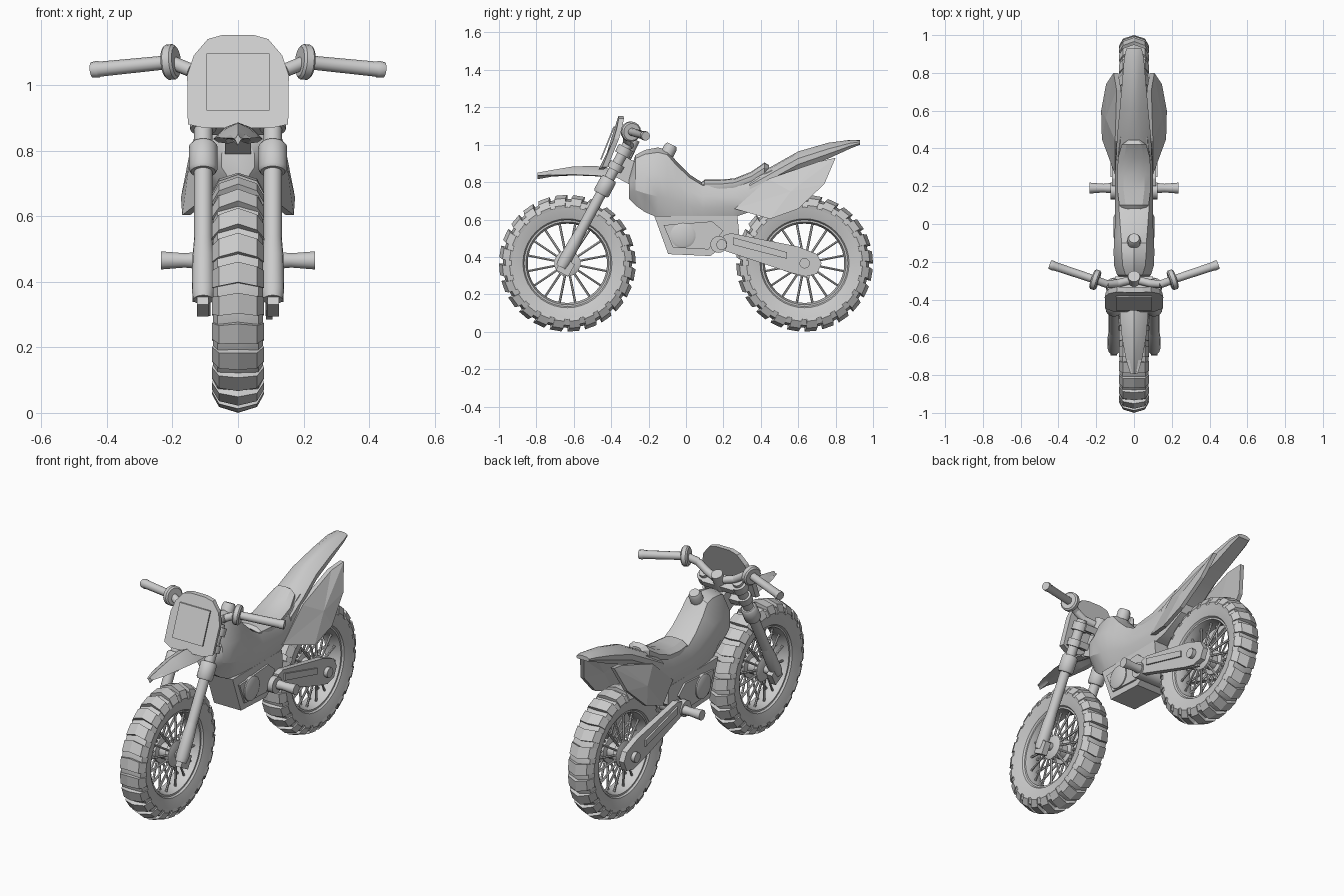
import bpy, bmesh, math
from mathutils import Vector, Matrix

if "Cube" in bpy.data.objects:
    bpy.data.objects.remove(bpy.data.objects["Cube"])

grey = bpy.data.materials.new("plain grey")
grey.diffuse_color = (0.6, 0.6, 0.6, 1)
grey.use_nodes = True
grey.node_tree.nodes["Principled BSDF"].inputs["Base Color"].default_value = grey.diffuse_color


def make(name, verts, faces, smooth=None):
    me = bpy.data.meshes.new(name)
    me.from_pydata([tuple(v) for v in verts], [], faces)
    bm = bmesh.new()
    bm.from_mesh(me)
    bmesh.ops.recalc_face_normals(bm, faces=bm.faces)
    bm.to_mesh(me)
    bm.free()
    if smooth:
        me.polygons.foreach_set("use_smooth", [True] * len(me.polygons))
        me.set_sharp_from_angle(angle=math.radians(smooth))
    me.materials.append(grey)
    ob = bpy.data.objects.new(name, me)
    bpy.context.collection.objects.link(ob)
    return ob


def rings(name, loops, smooth=None, closed=False):
    """Bridge equal loops of points; cap the ends unless closed."""
    n, m = len(loops[0]), len(loops)
    verts = [p for lp in loops for p in lp]
    faces = []
    for i in range(m if closed else m - 1):
        a, b = i * n, ((i + 1) % m) * n
        faces += [(a + j, a + (j + 1) % n, b + (j + 1) % n, b + j) for j in range(n)]
    if not closed:
        faces += [tuple(range(n)), tuple(range((m - 1) * n, m * n))]
    return make(name, verts, faces, smooth)


def turned(name, p, q, profile, n=16):
    """Round part along p->q; profile holds (fraction, radius)."""
    p, q = Vector(p), Vector(q)
    rot = (q - p).to_track_quat('Z', 'Y')
    loops = [[p.lerp(q, t) + rot @ Vector((r * math.cos(a), r * math.sin(a), 0))
              for a in [2 * math.pi * k / n for k in range(n)]] for t, r in profile]
    return rings(name, loops, 40)


def rod(name, p, q, r, n=16):
    return turned(name, p, q, [(0, r), (1, r)], n)


def prism(name, outline, x0, x1):
    return rings(name, [[(x, y, z) for y, z in outline] for x in (x0, x1)])


def box(name, centre, size, tilt=0):
    m = Matrix.Translation(centre) @ Matrix.Rotation(tilt, 4, 'X')
    sx, sy, sz = (s / 2 for s in size)
    sq = [(-sx, -sy), (sx, -sy), (sx, sy), (-sx, sy)]
    return rings(name, [[m @ Vector((x, y, z)) for x, y in sq] for z in (-sz, sz)])


def hull(name, stations, smooth=25):
    """Body loft; station = y, bottom, top, half width, top width, bottom width."""
    loops = []
    for y, zb, zt, w, wt, wb in stations:
        h = zt - zb
        half = [(wt, zb + .93 * h), (w, zb + .62 * h), (w, zb + .3 * h), (wb, zb)]
        loops.append([(0, y, zt)] + [(x, y, z) for x, z in half]
                     + [(-x, y, z) for x, z in reversed(half)])
    return rings(name, loops, smooth)


# ---- wheels
WZ = .366


def wheel(tag, cy):
    def pt(x, r, a):
        return (x, cy + r * math.cos(a), WZ + r * math.sin(a))

    def ring(name, prof, n=40):
        rings(name, [[pt(x, r, 2 * math.pi * k / n) for x, r in prof] for k in range(n)], 30, True)

    half = [(.04, .225), (.06, .238), (.07, .27), (.076, .3), (.062, .332)]
    ring(tag + "_tyre", half + [(0, .345)] + [(-x, r) for x, r in reversed(half)])
    ring(tag + "_rim", [(.05, .24), (.05, .222), (.02, .212), (-.02, .212), (-.05, .222), (-.05, .24)])
    # chevron tread blocks wrapping onto the shoulders
    sect = [(-.079, .31), (-.058, .348), (0, .366), (.058, .348), (.079, .31)]
    verts, faces, step = [], [], 2 * math.pi / 24
    for k in range(24):
        base = len(verts)
        for x, r in sect:
            a0 = k * step + abs(x) * .5
            for a, rr in ((a0, r - .03), (a0, r), (a0 + step * .66, r), (a0 + step * .66, r - .03)):
                verts.append(pt(x * (.9 if rr < r else 1), rr, a))
        for i in range(4):
            b = base + 4 * i
            faces += [(b + j, b + (j + 1) % 4, b + 4 + (j + 1) % 4, b + 4 + j) for j in range(4)]
        faces += [(base, base + 1, base + 2, base + 3), tuple(base + 16 + j for j in range(4))]
    make(tag + "_tread", verts, faces)
    # hub and spokes
    turned(tag + "_hub", (-.06, cy, WZ), (.06, cy, WZ),
           [(0, .045), (.08, .07), (.25, .07), (.3, .045), (.7, .045), (.75, .07), (.92, .07), (1, .045)])
    for s in (-1, 1):
        for k in range(16):
            a = 2 * math.pi * (k + .5) / 16
            rod(tag + "_spoke", pt(s * .045, .055, a), pt(s * .018, .22, a), .0065, 6)


wheel("front", -.634)
wheel("rear", .634)


# ---- front fork
def fork(x, z, off=0):
    return Vector((x, -.653 + .54 * (z - .37) + off, z))


TILT = -math.atan(.54)
rod("front_axle", (-.125, -.634, WZ), (.125, -.634, WZ), .022)
for s in (-1, 1):
    x = s * .106
    turned("fork_lower", fork(x, .345), fork(x, .53), [(0, .03), (.15, .035), (.7, .033), (1, .028)])
    rod("fork_tube", fork(x, .5), fork(x, 1.0), .028)
    turned("fork_collar", fork(x, .735), fork(x, .82), [(0, .038), (.1, .044), (.9, .044), (1, .036)])
    box("fork_foot", (s * .108, -.645, .345), (.035, .075, .075), TILT)
    rod("clamp_ring", fork(x, .865), fork(x, .9), .04)
    rod("clamp_ring", fork(x, .945), fork(x, .985), .042)
    # handlebar half
    bar = [(s * .03, -.30, .995), (s * .09, -.315, 1.01), (s * .145, -.318, 1.045), (s * .205, -.295, 1.07)]
    for a, b in zip(bar, bar[1:]):
        rod("handlebar", a, b, .021, 12)
    end = Vector((s * .445, -.215, 1.046))
    p = Vector(bar[-1])
    turned("grip", p, end, [(0, .021), (.9, .023), (.92, .026), (1, .024)], 12)
    d = (end - p).normalized()
    turned("grip_flange", p - d * .018, p + d * .018, [(0, .046), (.2, .054), (.8, .054), (1, .046)])
box("lower_clamp", fork(0, .88, .01), (.2, .07, .035), TILT)
box("upper_clamp", fork(0, .965, .01), (.2, .08, .035), TILT)
rod("steering_stem", fork(0, .84, .03), fork(0, 1.03, .02), .032)
box("steering_head", (0, -.31, .86), (.08, .1, .12), TILT)

# ---- number plate with an inset panel
shape = [(-.1, .868), (.1, .868), (.153, .88), (.155, 1.03), (.135, 1.09), (.092, 1.14), (.045, 1.153),
         (-.045, 1.153), (-.092, 1.14), (-.135, 1.09), (-.155, 1.03), (-.153, .88)]


def plate_y(x, z):
    return -.478 + (z - .868) * .4 + 1.1 * x * x


rings("number_plate", [[(x, plate_y(x, z), z) for x, z in shape],
                       [(x * .96, plate_y(x, z) + .028, z) for x, z in shape]])
sq = [(-.096, .922), (.096, .922), (.096, 1.096), (-.096, 1.096)]
rings("plate_panel", [[(x, plate_y(0, z) + o, z) for x, z in sq] for o in (-.002, .006)])

# ---- front mudguard
loops = []
for y, w, zt, ze in [(-.795, .018, .85, .838), (-.72, .042, .864, .838), (-.6, .064, .884, .84),
                     (-.48, .075, .886, .835), (-.38, .06, .865, .825)]:
    loops.append([(0, y, zt), (w * .55, y, zt - .016), (w, y, ze), (w * .5, y, ze - .004), (0, y, zt - .035),
                  (-w * .5, y, ze - .004), (-w, y, ze), (-w * .55, y, zt - .016)])
rings("front_mudguard", loops, 25)

# ---- body, seat and tail
hull("tank_body", [(-.305, .71, .84, .05, .03, .025), (-.27, .675, .945, .09, .045, .04),
                   (-.22, .64, .972, .105, .06, .05), (-.15, .61, .985, .108, .065, .06),
                   (-.1, .605, .972, .106, .065, .07), (-.05, .605, .91, .103, .07, .075),
                   (.02, .605, .84, .1, .075, .08), (.09, .605, .795, .1, .08, .08),
                   (.25, .61, .795, .1, .08, .08), (.34, .64, .82, .098, .08, .07),
                   (.46, .73, .875, .09, .07, .05)])
hull("seat", [(.07, .76, .79, .05, .03, .04), (.1, .75, .813, .078, .045, .07), (.18, .75, .813, .088, .055, .08),
              (.26, .76, .82, .088, .055, .08), (.35, .79, .856, .085, .052, .075),
              (.42, .83, .905, .065, .04, .06), (.445, .85, .89, .03, .02, .03)])
hull("tail_mudguard", [(.34, .7, .83, .095, .055, .07), (.46, .79, .885, .09, .045, .07),
                       (.6, .865, .964, .076, .03, .055), (.76, .925, 1.01, .062, .025, .045),
                       (.88, .98, 1.026, .052, .025, .04), (.93, 1.0, 1.024, .04, .025, .035)])
turned("filler_cap", (0, -.1, .95), (0, -.075, 1.0), [(0, .036), (.7, .036), (1, .028)], 12)

# ---- flared rear side panels
panel = [(.26, .657, .1), (.45, .603, .17), (.6, .657, .174), (.74, .79, .148),
         (.8, .93, .108), (.71, .91, .092), (.44, .817, .1)]
for s in (-1, 1):
    verts = [(s * x, y, z) for y, z, x in panel] + [(s * (x - .024), y, z) for y, z, x in panel]
    verts += [(s * .15, .56, .75), (s * .124, .56, .75)]
    faces = []
    for i in range(7):
        j = (i + 1) % 7
        faces += [(i, j, 7 + j, 7 + i), (i, j, 14), (7 + i, 7 + j, 15)]
    make("rear_side_panel", verts, faces)

# ---- engine and foot pegs
prism("engine", [(-.17, .62), (-.095, .415), (.13, .405), (.285, .52), (.275, .62)], -.085, .085)
prism("engine_cover", [(-.12, .57), (-.07, .45), (.12, .44), (.2, .54), (.14, .59)], -.095, .095)
turned("crank_cover", (-.108, -.016, .515), (.108, -.016, .515), [(0, .055), (.03, .068), (.97, .068), (1, .055)], 20)
rod("swing_pivot", (-.125, .175, .467), (.125, .175, .467), .045)
for s in (-1, 1):
    turned("foot_peg", (s * .09, .19, .465), (s * .235, .19, .465), [(0, .026), (.3, .026), (.5, .023), (1, .029)], 10)

# ---- swingarm, with raised rib and axle
arm = [(.2, .515), (.24, .527), (.6, .455), (.7, .415), (.725, .366), (.7, .31), (.64, .295), (.56, .315), (.2, .435)]
rib = [(.25, .505), (.54, .425), (.54, .39), (.25, .465)]
for s in (-1, 1):
    prism("swingarm", arm, s * .084, s * .116)
    prism("swingarm_rib", rib, s * .11, s * .125)
    rod("rear_axle_nut", (s * .1, .634, WZ), (s * .138, .634, WZ), .028, 12)
prism("chain_run", [(.24, .425), (.6, .3), (.66, .285), (.66, .305), (.24, .445)], .086, .105)
rod("rear_axle", (-.12, .634, WZ), (.12, .634, WZ), .02)
